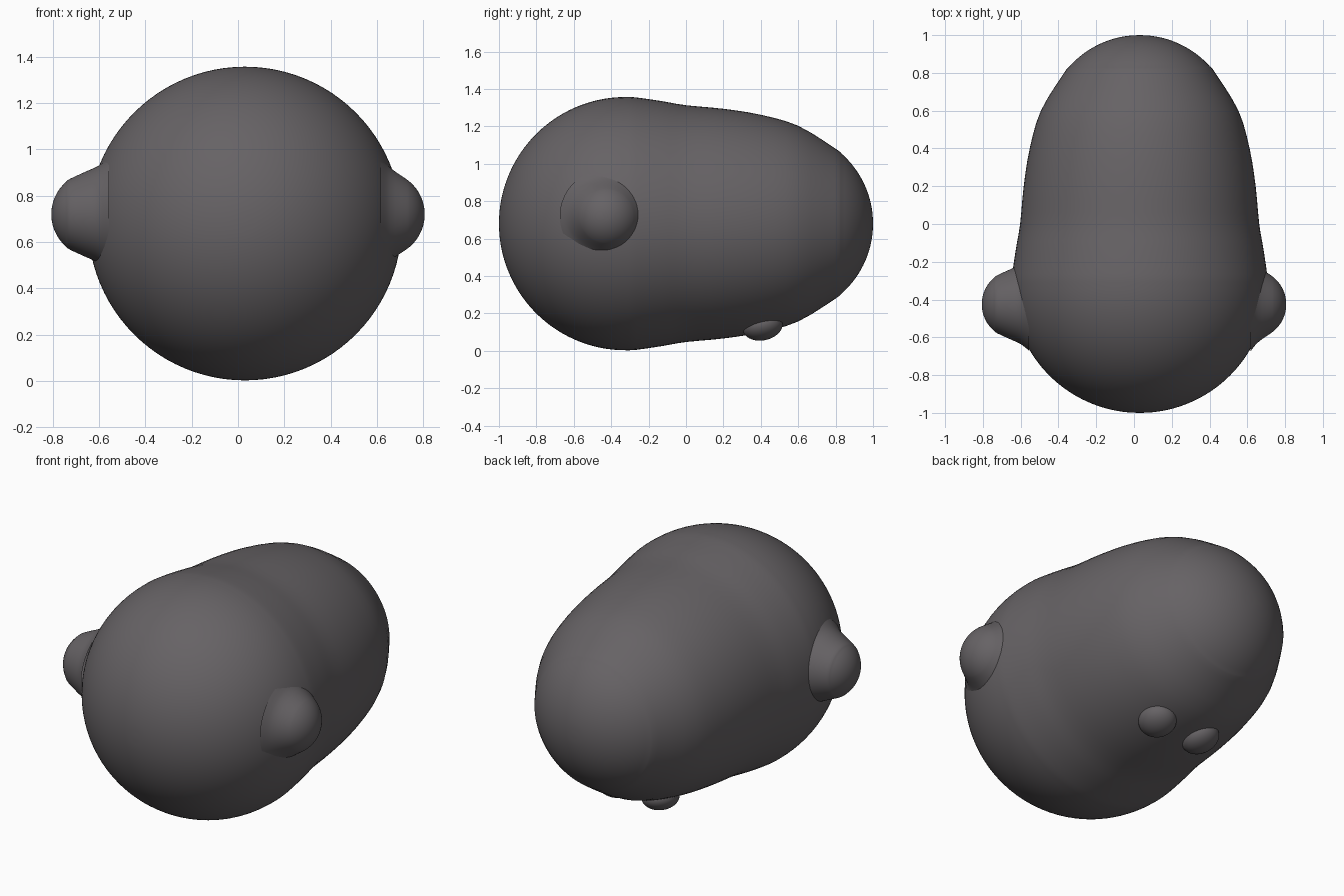
import bpy, bmesh
from math import sin, cos, pi, radians
from mathutils import Matrix, Vector

cube = bpy.data.objects.get("Cube")
if cube:
    bpy.data.objects.remove(cube, do_unlink=True)

skin = bpy.data.materials.new("dark grey skin")
skin.use_nodes = True
GREY = (0.133, 0.123, 0.130, 1)
skin.diffuse_color = GREY
bsdf = skin.node_tree.nodes["Principled BSDF"]
bsdf.inputs["Base Color"].default_value = GREY
bsdf.inputs["Roughness"].default_value = 0.6


def finish(name, bm):
    bmesh.ops.recalc_face_normals(bm, faces=bm.faces)
    for f in bm.faces:
        f.smooth = True
    mesh = bpy.data.meshes.new(name)
    bm.to_mesh(mesh)
    bm.free()
    mesh.materials.append(skin)
    obj = bpy.data.objects.new(name, mesh)
    bpy.context.collection.objects.link(obj)
    return obj


def smooth_curve(points, steps=5):
    """Catmull-Rom curve through (position, radius) points."""
    p = [Vector(q) for q in points]
    p = [2 * p[0] - p[1]] + p + [2 * p[-1] - p[-2]]
    out = []
    for a, b, c, d in zip(p, p[1:], p[2:], p[3:]):
        for k in range(steps):
            t = k / steps
            out.append(0.5 * (2 * b + (c - a) * t + (2 * a - 5 * b + 4 * c - d) * t * t
                              + (3 * b - a - 3 * c + d) * t ** 3))
    return out + [p[-2]]


def lathe(name, profile, origin, axis, side, segments=64):
    """Spin (position, radius) points about an axis through the origin."""
    bm = bmesh.new()
    origin, axis, side = Vector(origin), Vector(axis), Vector(side)
    verts = [bm.verts.new(origin + axis * t + side * r) for t, r in profile]
    edges = [bm.edges.new(pair) for pair in zip(verts, verts[1:])]
    bmesh.ops.spin(bm, geom=verts + edges, cent=origin, axis=axis,
                   angle=2 * pi, steps=segments, use_duplicate=False)
    bmesh.ops.remove_doubles(bm, verts=bm.verts, dist=0.0005)
    return finish(name, bm)


# Body: big round front, gentle waist, smaller round back
front_r, back_r = 0.677, 0.5
front = [(front_r - 1 - front_r * cos(a), front_r * sin(a))
         for a in (radians(5 * i) for i in range(20))]
waist = [(-0.13, 0.655), (0, 0.633), (0.2, 0.614), (0.4, 0.582), (0.6, 0.523)]
back = [(1 - back_r + back_r * cos(a), back_r * sin(a))
        for a in (radians(6 * i) for i in range(9, -1, -1))]
lathe("body", smooth_curve(front + waist + back, 3),
      (0.03, 0, 0.68), (0, 1, 0), (0, 0, 1), 96)

# Arms: round stubs flaring into the body
ball = [(0.185 * (1 - cos(a)), 0.185 * sin(a))
        for a in (radians(7 * i) for i in range(9))]
arms = (("left_arm", 1, [(0.15, 0.202), (0.19, 0.25)]),
        ("right_arm", -1, [(0.155, 0.187), (0.205, 0.21), (0.25, 0.245)]))
for name, s, flare in arms:
    lathe(name, smooth_curve(ball + flare, 3),
          (0.806 * s, -0.425, 0.72), (-s, 0, 0), (0, 0, 1))

# Feet: small flattened pebbles under the back
for name, s in (("left_foot", 1), ("right_foot", -1)):
    bm = bmesh.new()
    bmesh.ops.create_uvsphere(bm, u_segments=32, v_segments=20, radius=1)
    turn = Matrix.Rotation(radians(12), 4, 'X') @ Matrix.Rotation(radians(-14 * s), 4, 'Y')
    bm.transform(Matrix.Translation((0.03 + 0.15 * s, 0.41, 0.13))
                 @ turn @ Matrix.Diagonal((0.1, 0.108, 0.072, 1)))
    finish(name, bm)
